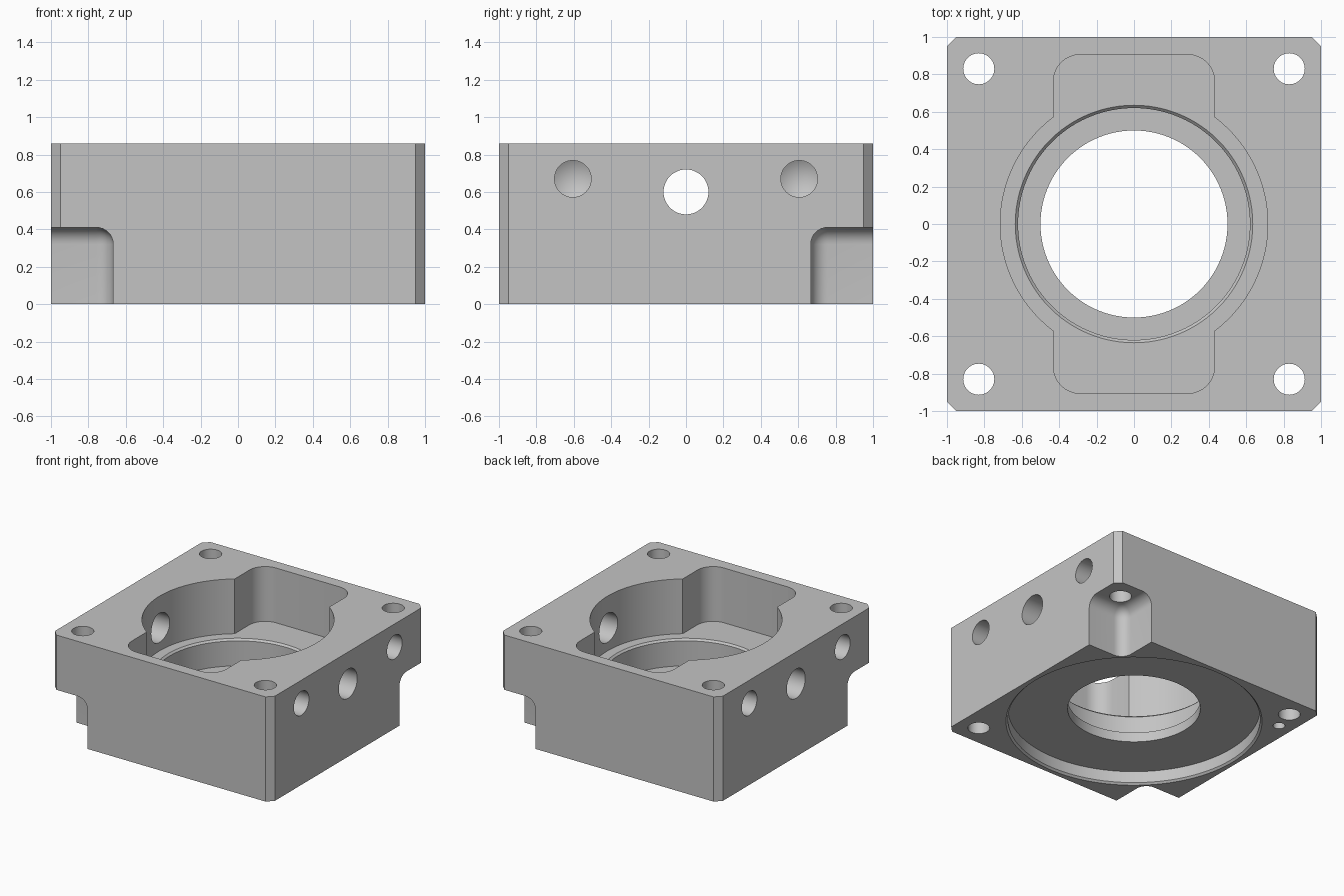
import bpy, bmesh
from math import pi, sin, cos, asin, sqrt, radians
from mathutils import Matrix, Vector

cube = bpy.data.objects.get("Cube")
if cube:
    bpy.data.objects.remove(cube, do_unlink=True)

HEIGHT, FLOOR = 0.86, 0.41


def make_object(name, bm):
    bmesh.ops.recalc_face_normals(bm, faces=bm.faces[:])
    mesh = bpy.data.meshes.new(name)
    bm.to_mesh(mesh)
    bm.free()
    obj = bpy.data.objects.new(name, mesh)
    bpy.context.collection.objects.link(obj)
    return obj


def prism(name, outline, z0, z1):
    """Extrude a flat outline from z0 to z1."""
    bm = bmesh.new()
    face = bm.faces.new([bm.verts.new((x, y, z0)) for x, y in outline])
    moved = bmesh.ops.extrude_face_region(bm, geom=[face])["geom"]
    verts = [v for v in moved if isinstance(v, bmesh.types.BMVert)]
    bmesh.ops.translate(bm, verts=verts, vec=(0, 0, z1 - z0))
    return make_object(name, bm)


def lathe(name, profile, matrix=Matrix(), steps=48):
    """Revolve (radius, height) points round z, then place the solid."""
    bm = bmesh.new()
    verts = [bm.verts.new((r, 0, z)) for r, z in profile]
    edges = [bm.edges.new(pair) for pair in zip(verts, verts[1:])]
    bmesh.ops.spin(bm, geom=verts + edges, cent=(0, 0, 0), axis=(0, 0, 1),
                   angle=2 * pi, steps=steps)
    bmesh.ops.remove_doubles(bm, verts=bm.verts[:], dist=1e-5)
    bm.transform(matrix)
    return make_object(name, bm)


def drill(name, radius, length, matrix, tip=0.0):
    """Round cutter along local z, with an optional conical point."""
    profile = [(0, 0), (radius, 0), (radius, length), (0, length + tip)]
    return lathe(name, profile, matrix)


def arc(cx, cy, r, a0, a1, n):
    return [(cx + r * cos(a0 + (a1 - a0) * i / n),
             cy + r * sin(a0 + (a1 - a0) * i / n)) for i in range(n + 1)]


cutters = []

# Block with chamfered upright corners
c = 0.95
corner = [(1, -c), (1, c), (c, 1), (-c, 1)]
block = prism("housing_block", corner + [(-x, -y) for x, y in corner], 0, HEIGHT)

# Top pocket: round chamber with a rounded slot along y
half, end, fillet, radius = 0.43, 0.905, 0.14, 0.715
a = asin(sqrt(radius ** 2 - half ** 2) / radius)
side = arc(0, 0, radius, -a, a, 32)
side += arc(half - fillet, end - fillet, fillet, 0, pi / 2, 8)
side += arc(fillet - half, end - fillet, fillet, pi / 2, pi, 8)
cutters.append(prism("pocket_cutter", side + [(-x, -y) for x, y in side],
                     FLOOR, HEIGHT + 0.1))

# Stepped centre: underside recess, bore and chamfered bearing seat
cutters.append(lathe("bore_cutter", [
    (0, -0.1), (0.965, -0.1), (0.965, 0), (0.95, 0.015), (0.95, 0.11),
    (0.5, 0.11), (0.5, 0.19), (0.62, 0.19), (0.62, 0.395),
    (0.635, FLOOR), (0.635, 0.6), (0, 0.6)], steps=96))

# Filleted notches under two opposite corners
for s in (-1, 1):
    bm = bmesh.new()
    bmesh.ops.create_cube(bm, size=1)
    bmesh.ops.scale(bm, verts=bm.verts[:], vec=(0.7, 0.7, 0.8))
    bmesh.ops.translate(bm, verts=bm.verts[:],
                        vec=(s * 1.017, s * 1.017, FLOOR - 0.4))
    bmesh.ops.bevel(bm, geom=bm.edges[:], offset=0.09, segments=8,
                    profile=0.5, affect='EDGES')
    cutters.append(make_object("notch_cutter", bm))

# Bolt holes through the four corners
for x in (-0.83, 0.83):
    for y in (-0.83, 0.83):
        cutters.append(drill("bolt_cutter", 0.083, 1.2,
                             Matrix.Translation((x, y, -0.1))))

# Blind locating hole on the underside
cutters.append(drill("dowel_cutter", 0.045, 0.3,
                     Matrix.Translation((-0.88, 0.65, -0.1)), 0.025))

# Side ports: one cross hole and two pointed blind holes on each side
for s in (-1, 1):
    inward = Matrix.Rotation(-s * pi / 2, 4, 'Y')
    cutters.append(drill("port_cutter", 0.12, 0.7,
                         Matrix.Translation((s * 1.1, 0, 0.6)) @ inward))
    for y in (-0.605, 0.605):
        cutters.append(drill("blind_cutter", 0.098, 0.4,
                             Matrix.Translation((s * 1.1, y, 0.67)) @ inward,
                             0.057))

# Cut everything and keep only the finished block
for cutter in cutters:
    cutter.hide_render = True
    mod = block.modifiers.new(cutter.name, 'BOOLEAN')
    mod.operation, mod.solver, mod.object = 'DIFFERENCE', 'EXACT', cutter
graph = bpy.context.evaluated_depsgraph_get()
finished = bpy.data.meshes.new_from_object(block.evaluated_get(graph))
block.modifiers.clear()
block.data = finished
for cutter in cutters:
    bpy.data.objects.remove(cutter, do_unlink=True)

# Plain grey metal
grey = bpy.data.materials.new("machined_grey")
grey.use_nodes = True
colour = (0.55, 0.55, 0.55, 1)
grey.diffuse_color = colour
grey.node_tree.nodes["Principled BSDF"].inputs["Base Color"].default_value = colour
block.data.materials.clear()
block.data.materials.append(grey)

bpy.ops.object.select_all(action='DESELECT')
block.select_set(True)
bpy.context.view_layer.objects.active = block
bpy.ops.object.shade_smooth_by_angle(angle=radians(30))
